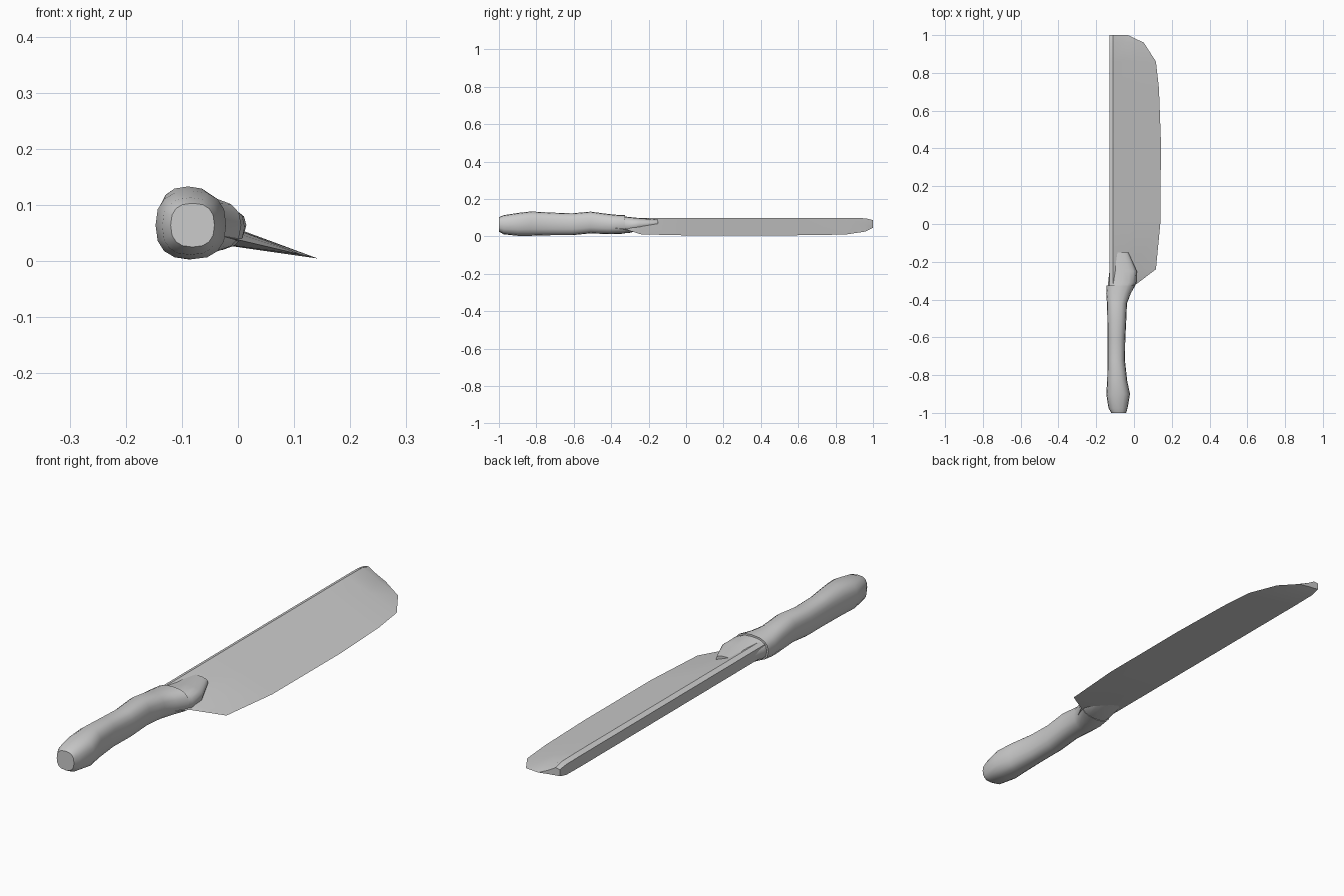
import bpy, bmesh
from math import cos, sin, tau, copysign

if "Cube" in bpy.data.objects:
    bpy.data.objects.remove(bpy.data.objects["Cube"])


def loft(name, rings, angle):
    """Skin closed rings of equal point count, cap both ends, shade."""
    bm = bmesh.new()
    loops = [[bm.verts.new(p) for p in ring] for ring in rings]
    n = len(loops[0])
    for a, b in zip(loops, loops[1:]):
        for i in range(n):
            j = (i + 1) % n
            bm.faces.new((a[i], a[j], b[j], b[i]))
    bm.faces.new(loops[0][::-1])
    bm.faces.new(loops[-1])
    bmesh.ops.recalc_face_normals(bm, faces=bm.faces)
    mesh = bpy.data.meshes.new(name)
    bm.to_mesh(mesh)
    bm.free()
    obj = bpy.data.objects.new(name, mesh)
    bpy.context.collection.objects.link(obj)
    bpy.ops.object.select_all(action='DESELECT')
    bpy.context.view_layer.objects.active = obj
    obj.select_set(True)
    bpy.ops.object.shade_smooth_by_angle(angle=angle)
    return obj


def rounded_ring(y, x0, x1, z0, z1, sides=16, power=0.8):
    """Slightly boxy oval filling the given x and z range."""
    def p(v):
        return copysign(abs(v) ** power, v)
    cx, cz, rx, rz = (x0 + x1) / 2, (z0 + z1) / 2, (x1 - x0) / 2, (z1 - z0) / 2
    return [(cx + rx * p(cos(tau * i / sides)), y, cz + rz * p(sin(tau * i / sides)))
            for i in range(sides)]


# Handle: y, x range, z range
handle_stations = [
    (-1.00, -0.120, -0.042, 0.025, 0.103),
    (-0.975, -0.135, -0.034, 0.011, 0.113),
    (-0.90, -0.147, -0.021, 0.003, 0.125),
    (-0.83, -0.142, -0.036, 0.003, 0.133),
    (-0.72, -0.140, -0.048, 0.006, 0.127),
    (-0.61, -0.140, -0.046, 0.006, 0.123),
    (-0.51, -0.141, -0.041, 0.016, 0.132),
    (-0.42, -0.143, -0.037, 0.012, 0.120),
    (-0.37, -0.147, -0.018, 0.012, 0.115),
    (-0.325, -0.145, 0.006, 0.015, 0.113),
]
loft("handle", [rounded_ring(*s) for s in handle_stations], 0.8)


# Blade: tilted wedge section running from a thick spine to a sharp edge
def blade_ring(y, edge, thick=1.0):
    left = -0.13
    mid = left + (edge - left) * 0.5
    edge_z = 0.045 - (edge + 0.03) * 0.235
    top_edge_z, low = 0.098, 0.045

    def pt(x, z):
        centre = 0.074 - (x - left) * 0.25
        return (x, y, centre + (z - centre) * thick)

    def blend(f, z):
        return z + (edge_z - z) * f
    return [pt(left, low), pt(left, top_edge_z - 0.008), pt(left + 0.02, top_edge_z),
            pt(mid, blend(0.46, top_edge_z)), (edge, y, edge_z),
            pt(mid, blend(0.52, low))]


blade_stations = [
    (-0.38, -0.025, 1.0), (-0.32, 0.010, 1.0), (-0.24, 0.116, 1.0),
    (0.02, 0.141, 1.0), (0.45, 0.142, 1.0), (0.72, 0.132, 1.0),
    (0.86, 0.116, 1.0), (0.96, 0.052, 0.95), (1.00, -0.032, 0.6),
]
loft("blade", [blade_ring(*s) for s in blade_stations], 0.5)

# Bolster: tapers from the handle collar into the blade
bolster_stations = [
    (-0.36, -0.138, -0.024, 0.018, 0.110),
    (-0.31, -0.137, 0.012, 0.017, 0.104),
    (-0.25, -0.130, 0.015, 0.030, 0.098),
    (-0.15, -0.128, -0.030, 0.052, 0.090),
]
loft("bolster", [rounded_ring(*s) for s in bolster_stations], 0.7)
